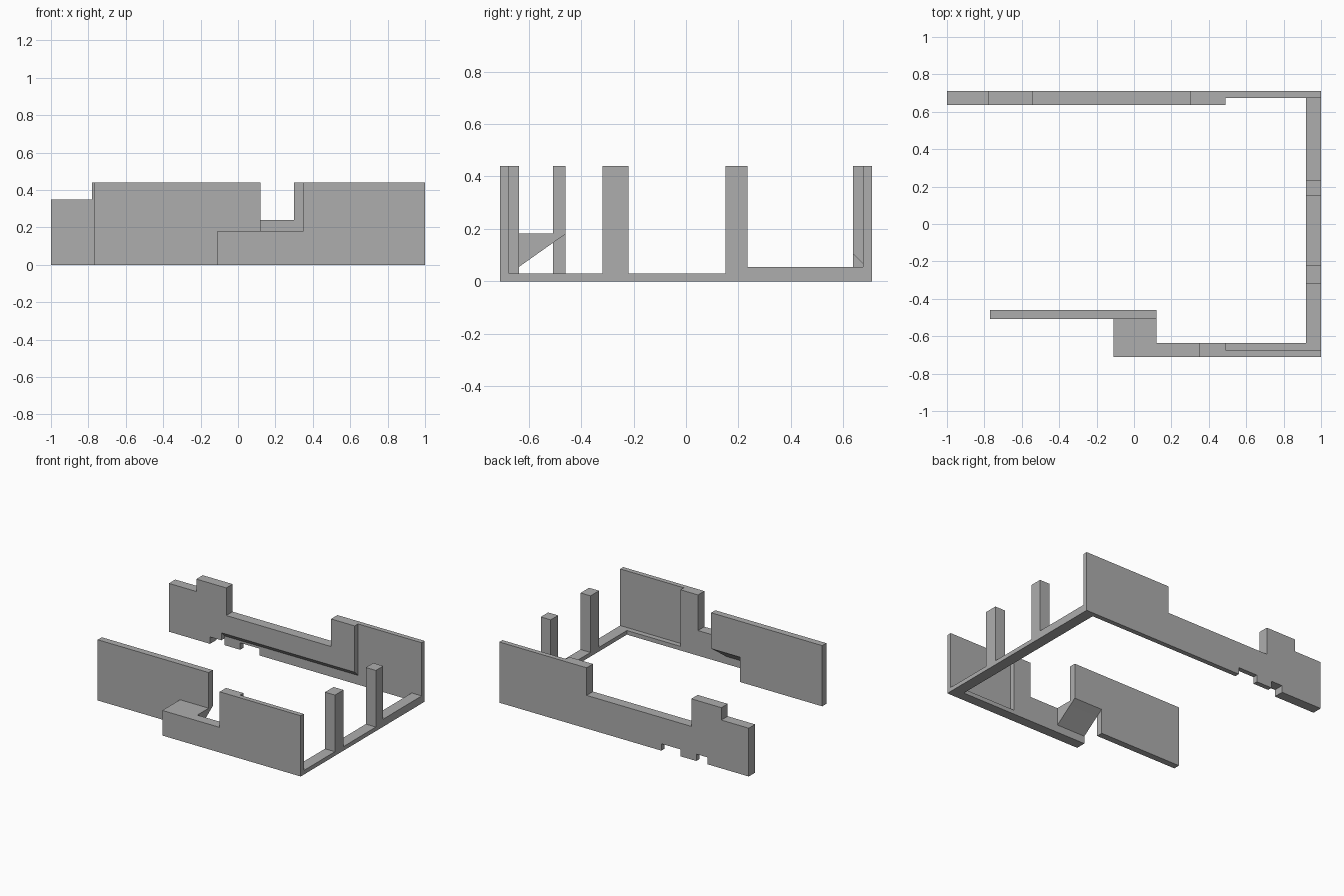
import bpy
import bmesh
from mathutils import Vector

cube = bpy.data.objects.get("Cube")
if cube:
    bpy.data.objects.remove(cube, do_unlink=True)

grey = bpy.data.materials.new("plain grey")
grey.use_nodes = True
grey.diffuse_color = (0.42, 0.42, 0.42, 1)
grey.node_tree.nodes["Principled BSDF"].inputs["Base Color"].default_value = grey.diffuse_color


def extrude(name, profile, start, end, axis):
    """Extrude an (x, z) profile along y, or a (y, z) profile along x."""
    def place(point, depth):
        a, z = point
        return (a, depth, z) if axis == "y" else (depth, a, z)

    bm = bmesh.new()
    face = bm.faces.new([bm.verts.new(place(p, start)) for p in profile])
    grown = bmesh.ops.extrude_face_region(bm, geom=[face])
    moved = [g for g in grown["geom"] if isinstance(g, bmesh.types.BMVert)]
    offset = Vector(place((0, 0), end - start))
    bmesh.ops.translate(bm, verts=moved, vec=offset)
    bmesh.ops.recalc_face_normals(bm, faces=bm.faces)
    mesh = bpy.data.meshes.new(name)
    bm.to_mesh(mesh)
    bm.free()
    mesh.materials.append(grey)
    obj = bpy.data.objects.new(name, mesh)
    bpy.context.collection.objects.link(obj)
    return obj


def block(name, x0, x1, y0, y1, z0, z1):
    return extrude(name, [(x0, z0), (x1, z0), (x1, z1), (x0, z1)], y0, y1, "y")


TOP = 0.44
OUT, SKIN, INNER = 0.71, 0.675, 0.637   # wall planes, measured from the centre
STEP = 0.49                             # where the walls become thin

# Back wall: stepped top edge shared by the outer skin and the thick lining
steps = [(0.30, TOP), (0.30, 0.24), (-0.54, 0.24), (-0.54, TOP),
         (-0.78, TOP), (-0.78, 0.35), (-1, 0.35)]
foot = [(-1, 0), (-0.67, 0), (-0.67, 0.05), (-0.58, 0.05)]
notches = [(-0.58, 0), (-0.455, 0), (-0.455, 0.05), (-0.30, 0.05), (-0.30, 0)]
extrude("back_wall_skin", foot + notches + [(1, 0), (1, TOP)] + steps, SKIN, OUT, "y")
extrude("back_wall_lining", foot + [(-0.58, 0.105), (STEP, 0.105), (STEP, TOP)] + steps,
        INNER, SKIN, "y")
extrude("back_wall_chamfer", [(INNER, 0.105), (SKIN, 0.067), (SKIN, 0.105)],
        -0.58, STEP, "x")

# Front wall: low on the left end, thin next to the corner, with a sill inside
LOW = 0.182
extrude("front_wall_skin", [(-0.11, 0), (1, 0), (1, TOP), (0.35, TOP), (0.35, LOW), (-0.11, LOW)],
        -OUT, -SKIN, "y")
extrude("front_wall_lining",
        [(-0.11, 0), (STEP, 0), (STEP, TOP), (0.35, TOP), (0.35, LOW), (-0.11, LOW)],
        -SKIN, -INNER, "y")
block("front_sill", STEP, 1, -SKIN, -INNER, 0, 0.03)

# Side sill with two posts
block("side_sill_front", 0.92, 1, -INNER, 0.15, 0, 0.03)
block("side_sill_back", 0.92, 1, 0.235, SKIN, 0, 0.055)
for name, y0, y1 in (("front_post", -0.318, -0.22), ("back_post", 0.15, 0.235)):
    block(name, 0.92, 1, y0, y1, 0, TOP)

# Sloped bracket carrying the offset front panel
slope_foot, slope_head = (-INNER, 0.055), (-0.46, 0.18)
extrude("bracket", [slope_foot, (-0.507, 0.147), (-0.507, LOW), (-INNER, LOW)],
        -0.11, 0.12, "x")
extrude("panel_overhang", [(-0.507, 0.147), slope_head, (-0.46, TOP), (-0.507, TOP)],
        -0.11, 0.12, "x")
block("offset_panel", -0.77, -0.11, -0.507, -0.46, 0, TOP)
